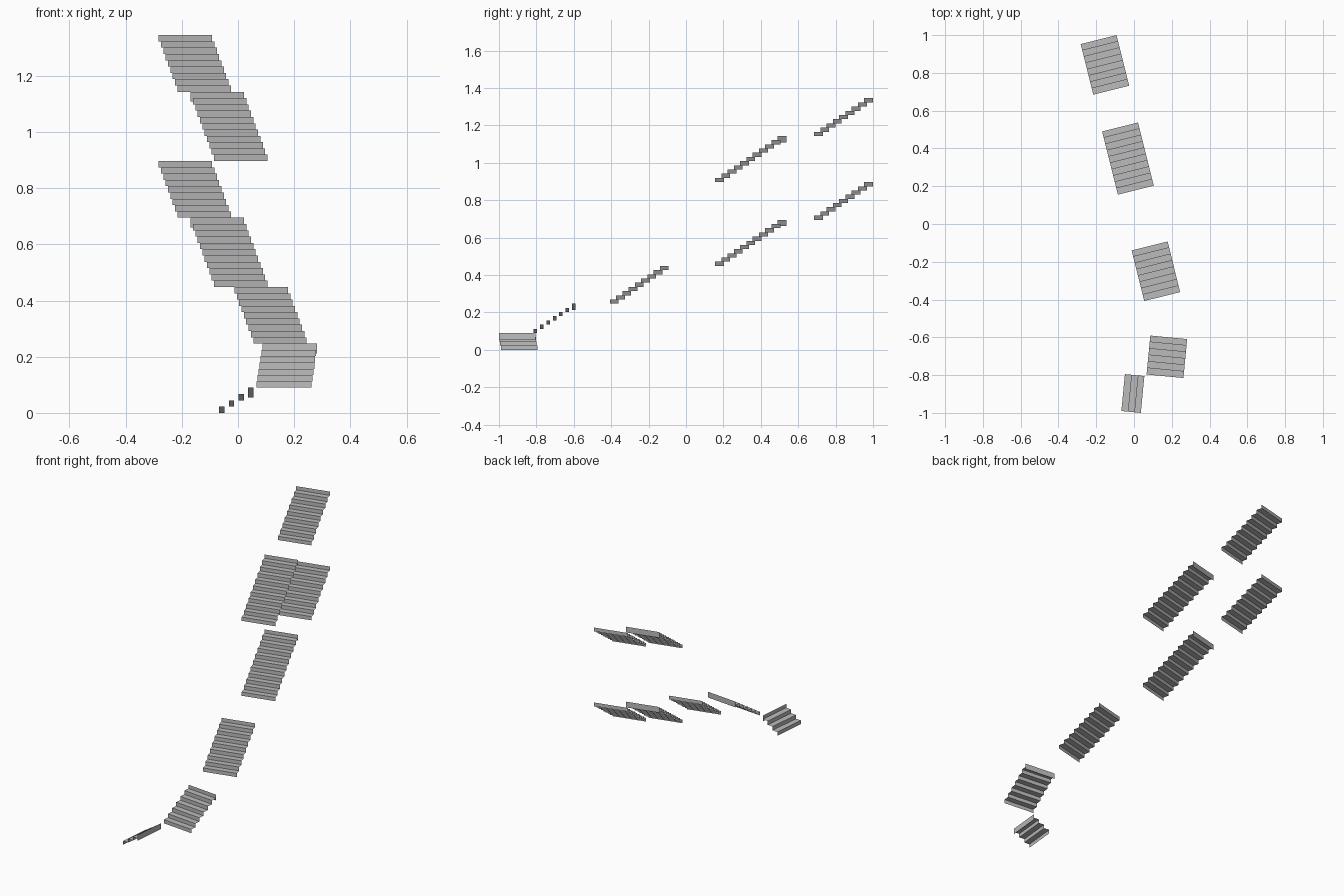
import bpy
from math import radians
from mathutils import Matrix, Vector

cube = bpy.data.objects.get("Cube")
if cube:
    bpy.data.objects.remove(cube, do_unlink=True)

RISE = 1.345 / 60   # riser height
TREAD = 0.0345      # tread depth
WIDTH = 0.196       # flight width
LIP = 0.012         # drop of the top riser below the last tread

grey = bpy.data.materials.new("stair_grey")
grey.use_nodes = True
COLOUR = (0.5, 0.5, 0.5, 1)
grey.diffuse_color = COLOUR
grey.node_tree.nodes["Principled BSDF"].inputs["Base Color"].default_value = COLOUR


def stair_flight(name, centre, first, risers, angle, lip=False):
    """Folded sheet of risers and treads climbing along local +y."""
    turn = Matrix.Rotation(radians(angle), 3, 'Z')
    verts, faces = [], []

    def strip(y0, z0, y1, z1):
        start = len(verts)
        for x, y, z in ((-1, y0, z0), (1, y0, z0), (1, y1, z1), (-1, y1, z1)):
            verts.append(turn @ Vector((x * WIDTH / 2, y, z)))
        faces.append(range(start, start + 4))

    half = (risers - 1) * TREAD / 2
    for i in range(risers):
        y, z = i * TREAD - half, i * RISE
        last = i == risers - 1
        strip(y, z - (LIP if last and lip else 0), y, z + RISE)
        if not last:
            strip(y, z + RISE, y + TREAD, z + RISE)

    mesh = bpy.data.meshes.new(name)
    mesh.from_pydata(verts, [], [tuple(f) for f in faces])
    mesh.materials.append(grey)
    obj = bpy.data.objects.new(name, mesh)
    obj.location = (*centre, first * RISE)
    bpy.context.collection.objects.link(obj)


# Entry flight climbs sideways, the next ones turn toward the back
stair_flight("entry_flight", (-0.006, -0.8975), 0, 4, -95.5, lip=True)
stair_flight("turning_flight", (0.174, -0.703), 4, 7, -5.5, lip=True)
stair_flight("lower_flight", (0.116, -0.25), 11, 9, 14)

# Two storeys of paired flights, one above the other
for storey, first in (("middle", 20), ("upper", 40)):
    stair_flight(storey + "_long_flight", (-0.032, 0.3465), first, 11, 14, lip=True)
    stair_flight(storey + "_short_flight", (-0.154, 0.8424), first + 11, 9, 14)
